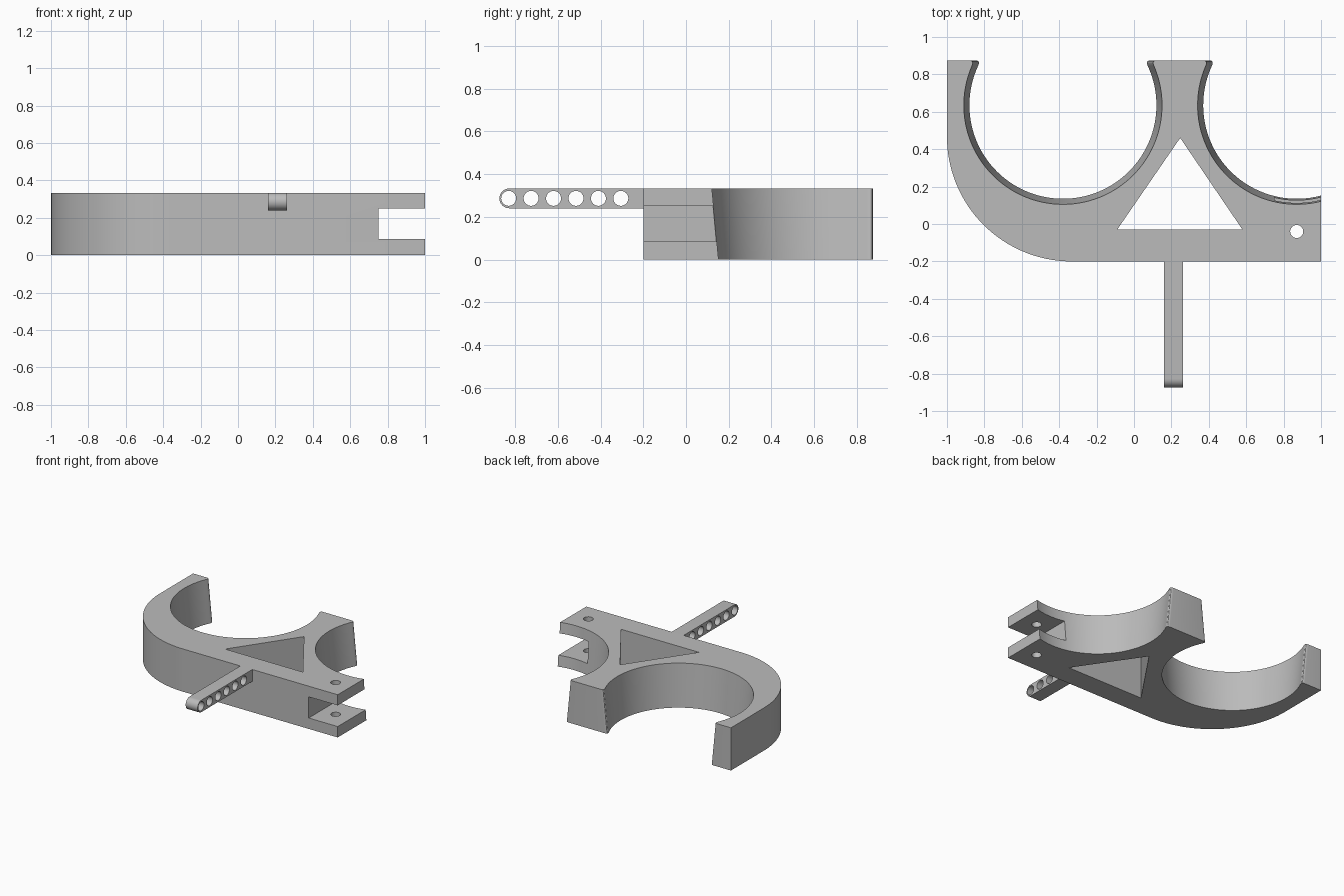
import bpy, bmesh, math
from mathutils import Vector, Matrix

if "Cube" in bpy.data.objects:
    bpy.data.objects.remove(bpy.data.objects["Cube"])

HEIGHT, BACK, FRONT = 0.333, 0.875, -0.2
CUP_Y, CUP_TOP, CUP_BOTTOM = 0.635, 0.53, 0.50
LEFT_CUP, RIGHT_CUP = -0.38, 0.87

grey = bpy.data.materials.new("plain grey")
grey.use_nodes = True
grey.diffuse_color = (0.5, 0.5, 0.5, 1)
grey.node_tree.nodes["Principled BSDF"].inputs["Base Color"].default_value = (0.5, 0.5, 0.5, 1)


def arc(cx, cy, r, a, b, n):
    return [Vector((cx + r * math.cos(a + (b - a) * i / n),
                    cy + r * math.sin(a + (b - a) * i / n))) for i in range(n + 1)]


def loft(name, lower, upper):
    """Solid between two matching loops of 3D points."""
    bm = bmesh.new()
    lo = [bm.verts.new(p) for p in lower]
    hi = [bm.verts.new(p) for p in upper]
    bm.faces.new(lo[::-1])
    bm.faces.new(hi)
    for i in range(len(lo)):
        j = (i + 1) % len(lo)
        bm.faces.new((lo[i], lo[j], hi[j], hi[i]))
    bmesh.ops.recalc_face_normals(bm, faces=bm.faces)
    mesh = bpy.data.meshes.new(name)
    bm.to_mesh(mesh)
    bm.free()
    ob = bpy.data.objects.new(name, mesh)
    bpy.context.collection.objects.link(ob)
    mesh.materials.append(grey)
    return ob


def prism(name, points, z0, z1):
    return loft(name, [(p[0], p[1], z0) for p in points], [(p[0], p[1], z1) for p in points])


def across(name, points, x0, x1):
    """Prism along x from points given as (y, z)."""
    return loft(name, [(x0, p[0], p[1]) for p in points], [(x1, p[0], p[1]) for p in points])


def rect(x0, y0, x1, y1):
    return [(x0, y0), (x1, y0), (x1, y1), (x0, y1)]


def circle(cx, cy, r):
    return arc(cx, cy, r, 0, math.tau, 32)[:-1]


def cut(ob, cutters):
    bpy.context.view_layer.objects.active = ob
    for c in cutters:
        mod = ob.modifiers.new("cut", 'BOOLEAN')
        mod.operation, mod.solver, mod.object = 'DIFFERENCE', 'EXACT', c
        bpy.ops.object.modifier_apply(modifier=mod.name)
        bpy.data.objects.remove(c)


def tip(cx, r, side):
    """Rounded lip where a cup wall meets the back, from wall to back."""
    def wall(y):
        return Vector((cx + side * math.sqrt(r * r - (y - CUP_Y) ** 2), y))
    a, b = wall(BACK - 0.03), wall(BACK)
    c = b + Vector((side * 0.03, 0))
    return [a * (1 - t) ** 2 + b * 2 * t * (1 - t) + c * t * t for t in (0, .2, .4, .6, .8, 1)]


def outline(r):
    lip = math.asin((BACK - 0.03 - CUP_Y) / r)
    end = -math.acos((1 - RIGHT_CUP) / r)
    pts = [Vector((-1, BACK))]
    pts += arc(-0.333, 0.467, 0.667, math.pi, 1.5 * math.pi, 32)
    pts.append(Vector((1, FRONT)))
    pts += arc(RIGHT_CUP, CUP_Y, r, end, -math.pi - lip, 40)[:-1]
    pts += tip(RIGHT_CUP, r, -1)
    pts += tip(LEFT_CUP, r, 1)[::-1]
    pts += arc(LEFT_CUP, CUP_Y, r, lip, -math.pi - lip, 72)[1:-1]
    pts += tip(LEFT_CUP, r, -1)
    return pts


# Holder body with two tapered cups
body = loft("cup_holder_body", [(*p, 0) for p in outline(CUP_BOTTOM)],
            [(*p, HEIGHT) for p in outline(CUP_TOP)])

# Triangular window, hinge slot and pin hole
cut(body, [
    prism("window_cutter", [(-0.09, -0.03), (0.58, -0.03), (0.247, 0.46)], -0.1, 0.5),
    prism("slot_cutter", rect(0.75, -0.4, 1.2, 0.5), 0.085, 0.25),
    prism("pin_hole_cutter", circle(0.87, -0.04, 0.035), -0.1, 0.5),
])

# Round-ended arm with a row of holes
r = 0.0465
z = HEIGHT - r
arm = across("perforated_arm", [(FRONT, z + r)] + arc(-0.827, z, r, math.pi / 2, 1.5 * math.pi, 16)
             + [(FRONT, z - r)], 0.16, 0.263)
cut(arm, [across("arm_hole_cutter", circle(-0.83 + 0.105 * i, z, 0.035), 0.1, 0.4)
          for i in range(6)])

# Smooth curved walls, keep edges crisp
for ob in (body, arm):
    bpy.ops.object.select_all(action='DESELECT')
    ob.select_set(True)
    bpy.context.view_layer.objects.active = ob
    bpy.ops.object.shade_smooth_by_angle(angle=math.radians(30))
